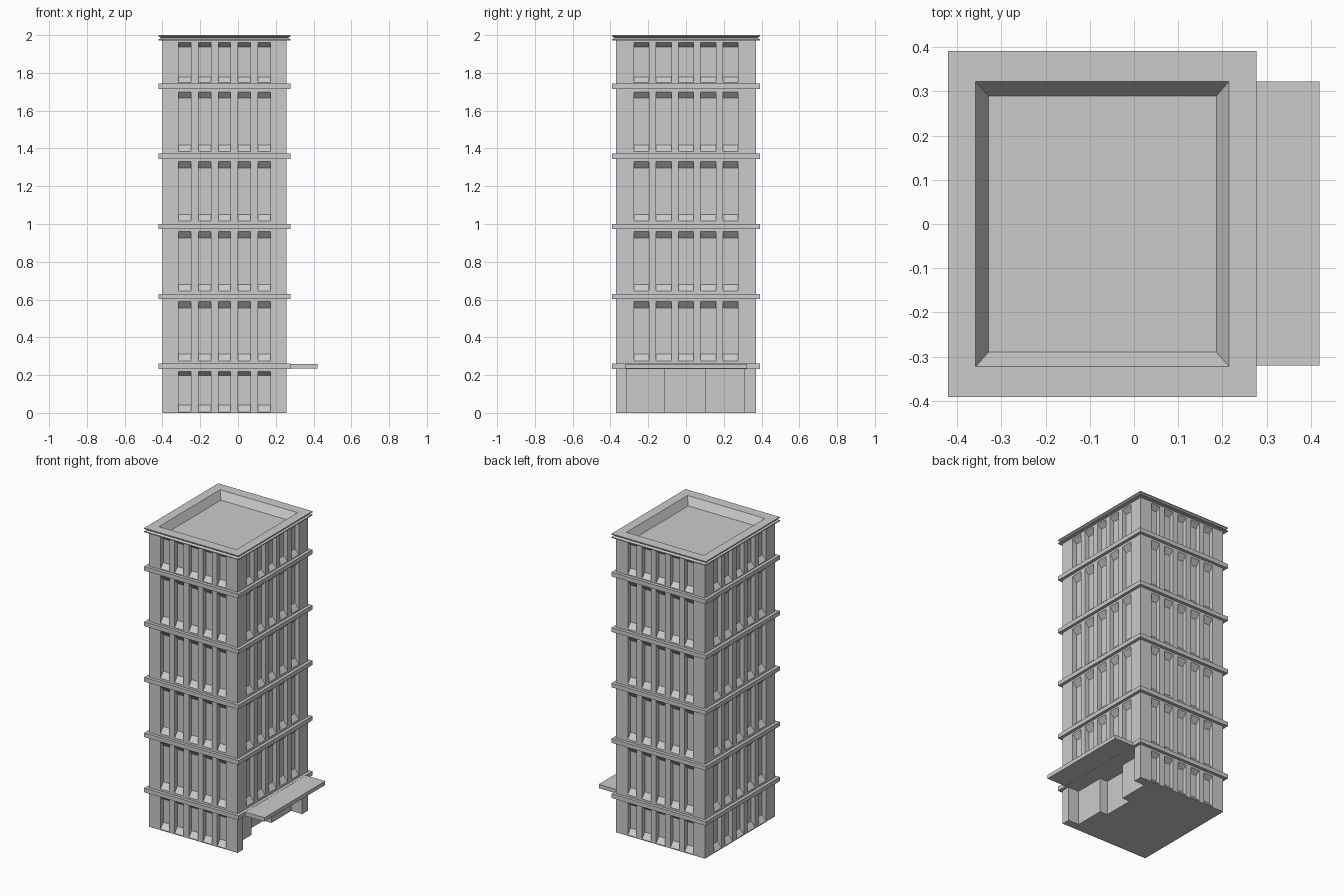
import bpy, bmesh
from mathutils import Vector

if "Cube" in bpy.data.objects:
    bpy.data.objects.remove(bpy.data.objects["Cube"])

CX = -0.0715            # tower centre in x
HX, HY = 0.3285, 0.37   # half sizes of the shaft


def finish(name, bm):
    bmesh.ops.recalc_face_normals(bm, faces=bm.faces[:])
    mesh = bpy.data.meshes.new(name)
    bm.to_mesh(mesh)
    bm.free()
    ob = bpy.data.objects.new(name, mesh)
    bpy.context.collection.objects.link(ob)
    return ob


def loft(bm, rings, capped=True):
    """Skin a list of point loops; cap the ends or join last to first."""
    vs = [[bm.verts.new(p) for p in r] for r in rings]
    n = len(vs[0])
    pairs = list(zip(vs, vs[1:])) + ([] if capped else [(vs[-1], vs[0])])
    for a, b in pairs:
        for i in range(n):
            j = (i + 1) % n
            bm.faces.new((a[i], a[j], b[j], b[i]))
    if capped:
        bm.faces.new(vs[0])
        bm.faces.new(vs[-1])


def rect(hx, hy, z):
    return [Vector((CX + sx * hx, sy * hy, z))
            for sx, sy in ((-1, -1), (1, -1), (1, 1), (-1, 1))]


def box(name, x0, x1, y0, y1, z0, z1):
    bm = bmesh.new()
    loft(bm, [[(x0, y0, z), (x1, y0, z), (x1, y1, z), (x0, y1, z)]
              for z in (z0, z1)])
    return finish(name, bm)


# Tower shaft
bm = bmesh.new()
loft(bm, [rect(HX, HY, 0), rect(HX, HY, 1.978)])
shaft = finish("tower_shaft", bm)

# Cutters: window bays with sloped sill and head
DEPTH = 0.03
floors = [(0.006, 0.219, 0.035, 0.022), (0.275, 0.59, 0.036, 0.034),
          (0.645, 0.96, 0.036, 0.034), (1.015, 1.33, 0.036, 0.034),
          (1.383, 1.70, 0.036, 0.034), (1.748, 1.962, 0.03, 0.025)]
sides = [((0, -1), (1, 0), HY, 0.105, 0.033), ((0, 1), (1, 0), HY, 0.105, 0.033),
         ((-1, 0), (0, 1), HX, 0.118, 0.04), ((1, 0), (0, 1), HX, 0.118, 0.04)]
bm = bmesh.new()
for out, along, dist, step, half in sides:
    out, along = Vector((*out, 0)), Vector((*along, 0))
    for level, (z0, z1, sill, head) in enumerate(floors):
        if level == 0 and out.x > 0:
            continue    # entrance side
        profile = [(0.02, z0), (0, z0), (-DEPTH, z0 + sill),
                   (-DEPTH, z1 - head), (0, z1), (0.02, z1)]
        for k in range(-2, 3):
            loft(bm, [[Vector((CX, 0, z)) + out * (dist + d) + along * (k * step + s)
                       for d, z in profile] for s in (-half, half)])

# Cutter: stepped entrance
plan = [(0.35, -0.315), (0.177, -0.315), (0.177, -0.11), (0.12, -0.11),
        (0.12, 0.10), (0.177, 0.10), (0.177, 0.31), (0.35, 0.31)]
loft(bm, [[(x, y, z) for x, y in plan] for z in (-0.05, 0.24)])

# Cutter: sunken roof
FX, FY, OX, OY = 0.258, 0.29, 0.2865, 0.3225
loft(bm, [rect(FX, FY, 1.95), rect(OX, OY, 2.0)])
cutter = finish("recess_cutter", bm)
cutter.hide_render = True

mod = shaft.modifiers.new("recesses", 'BOOLEAN')
mod.operation = 'DIFFERENCE'
mod.solver = 'EXACT'
mod.object = cutter
bpy.context.view_layer.objects.active = shaft
bpy.ops.object.modifier_apply(modifier=mod.name)
bpy.data.objects.remove(cutter)

# Floor bands
for i, z in enumerate((0.233, 0.602, 0.973, 1.344, 1.715)):
    box(f"floor_band_{i + 1}", CX - 0.349, CX + 0.349, -0.391, 0.391, z, z + 0.028)

# Grooved cornice around the roof
t = 0.56
bm = bmesh.new()
loft(bm, [rect(0.349, 0.391, 1.972), rect(0.349, 0.391, 1.978),
          rect(0.337, 0.379, 1.986), rect(0.349, 0.391, 1.994),
          rect(0.349, 0.391, 2.0), rect(OX, OY, 2.0),
          rect(FX + (OX - FX) * t, FY + (OY - FY) * t, 1.978),
          rect(HX - 0.01, HY - 0.01, 1.972)], capped=False)
finish("roof_cornice", bm)

# Entrance canopy
box("entrance_canopy", 0.27, 0.42, -0.32, 0.322, 0.234, 0.26)
